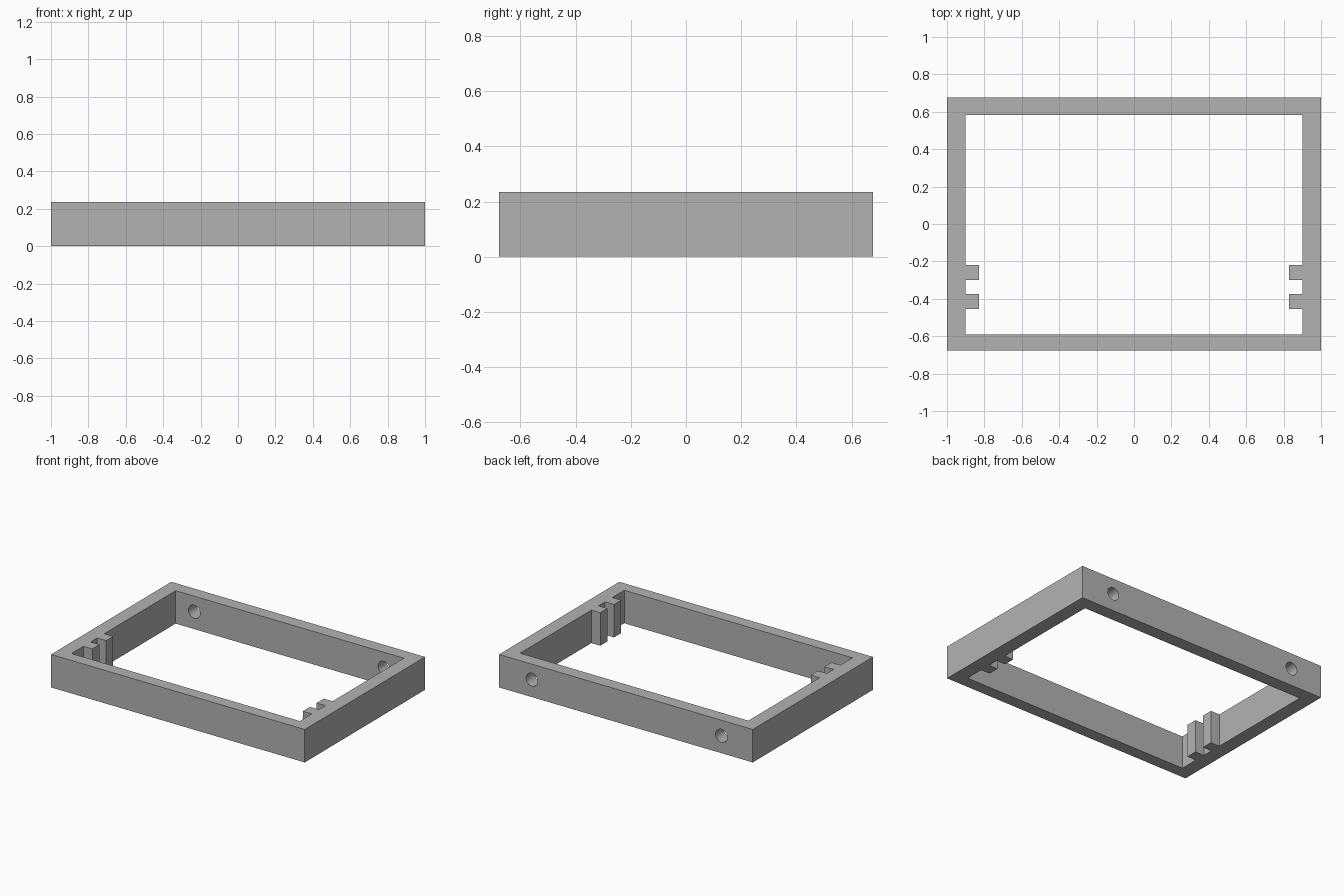
import bpy, bmesh, math

if "Cube" in bpy.data.objects:
    bpy.data.objects.remove(bpy.data.objects["Cube"], do_unlink=True)

HEIGHT = 0.235
HALF_DEPTH = 0.677
INNER_X = 0.9
INNER_FRONT, INNER_BACK = -0.59, 0.583
RIB_X = 0.83
RIBS = [(-0.455, -0.375), (-0.3, -0.22)]
HOLE_RADIUS = 0.046
HOLE_Z = 0.124

grey = bpy.data.materials.new("plain_grey")
grey.use_nodes = True
colour = (0.45, 0.45, 0.45, 1)
grey.diffuse_color = colour
grey.node_tree.nodes["Principled BSDF"].inputs["Base Color"].default_value = colour


def side_profile(sign):
    """Inner wall outline from front to back, stepping around the guide ribs."""
    points = [(sign * INNER_X, INNER_FRONT)]
    for start, end in RIBS:
        points += [(sign * INNER_X, start), (sign * RIB_X, start),
                   (sign * RIB_X, end), (sign * INNER_X, end)]
    return points + [(sign * INNER_X, INNER_BACK)]


def add_loop(bm, points):
    verts = [bm.verts.new((x, y, 0)) for x, y in points]
    return [bm.edges.new((a, b)) for a, b in zip(verts, verts[1:] + verts[:1])]


# Frame: outer rectangle and ribbed opening, filled and extruded
outer = [(-1, -HALF_DEPTH), (1, -HALF_DEPTH), (1, HALF_DEPTH), (-1, HALF_DEPTH)]
opening = side_profile(1) + side_profile(-1)[::-1]
bm = bmesh.new()
edges = add_loop(bm, outer) + add_loop(bm, opening)
bmesh.ops.triangle_fill(bm, edges=edges, use_beauty=True)
extruded = bmesh.ops.extrude_face_region(bm, geom=bm.faces[:], use_keep_orig=True)
top = [g for g in extruded["geom"] if isinstance(g, bmesh.types.BMVert)]
bmesh.ops.translate(bm, verts=top, vec=(0, 0, HEIGHT))
bmesh.ops.recalc_face_normals(bm, faces=bm.faces[:])
mesh = bpy.data.meshes.new("frame")
bm.to_mesh(mesh)
bm.free()
mesh.materials.append(grey)
frame = bpy.data.objects.new("frame", mesh)
bpy.context.collection.objects.link(frame)

# Round bores through the back wall
for x in (-0.753, 0.742):
    bpy.ops.mesh.primitive_cylinder_add(
        vertices=32, radius=HOLE_RADIUS, depth=0.3,
        location=(x, HALF_DEPTH, HOLE_Z), rotation=(math.pi / 2, 0, 0))
    cutter = bpy.context.object
    cutter.name = "hole_cutter"
    cutter.hide_render = True
    cutter.data.materials.append(grey)
    bore = frame.modifiers.new("bore", 'BOOLEAN')
    bore.operation = 'DIFFERENCE'
    bore.solver = 'EXACT'
    bore.object = cutter
    bpy.context.view_layer.objects.active = frame
    bpy.ops.object.modifier_apply(modifier=bore.name)
    bpy.data.objects.remove(cutter, do_unlink=True)

bpy.ops.object.select_all(action='DESELECT')
frame.select_set(True)
bpy.context.view_layer.objects.active = frame
bpy.ops.object.shade_smooth_by_angle(angle=math.radians(30))
